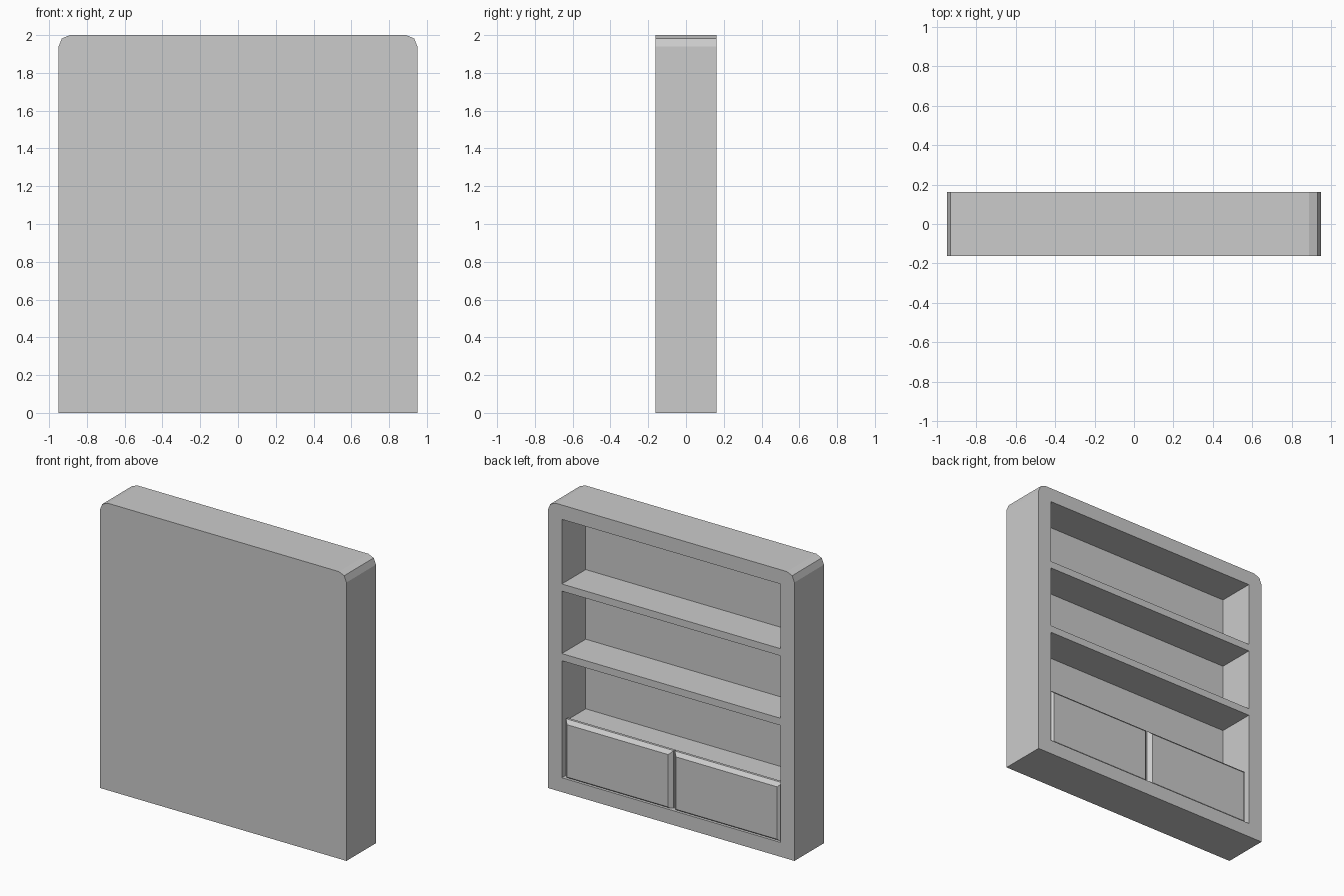
import bpy, bmesh
from mathutils import Vector

if "Cube" in bpy.data.objects:
    bpy.data.objects.remove(bpy.data.objects["Cube"])


def box(name, lo, hi, bevel=0, segments=1, pick=lambda e: True):
    """Box between two corners, with the picked edges bevelled."""
    lo, hi = Vector(lo), Vector(hi)
    bm = bmesh.new()
    bmesh.ops.create_cube(bm, size=1)
    for v in bm.verts:
        v.co = Vector(lo[i] + (v.co[i] + 0.5) * (hi[i] - lo[i]) for i in range(3))
    if bevel:
        bmesh.ops.bevel(bm, geom=[e for e in bm.edges if pick(e)], offset=bevel,
                        segments=segments, profile=0.5, affect='EDGES')
    me = bpy.data.meshes.new(name)
    bm.to_mesh(me)
    bm.free()
    ob = bpy.data.objects.new(name, me)
    bpy.context.collection.objects.link(ob)
    return ob


W, D, H = 0.95, 0.1625, 2.0      # half width, half depth, height
IN_W, BACK = 0.843, -0.10        # inner half width, inner face of the panel

# Carcass with rounded upper corners
carcass = box("carcass", (-W, -D, 0), (W, D, H), 0.06, 2,
              lambda e: all(v.co.z > H - 0.01 for v in e.verts)
              and abs(e.verts[0].co.x - e.verts[1].co.x) < 0.01)

# Cavity open towards +y
cutter = box("cavity_cutter", (-IN_W, BACK, 0.1), (IN_W, D + 0.1, 1.9))
mod = carcass.modifiers.new("cavity", 'BOOLEAN')
mod.operation = 'DIFFERENCE'
mod.solver = 'EXACT'
mod.object = cutter
bpy.context.view_layer.objects.active = carcass
carcass.select_set(True)
bpy.ops.object.modifier_apply(modifier=mod.name)
bpy.data.objects.remove(cutter)

# Shelves: two flush, the lowest sits behind the doors
DOOR_Y = 0.11
for i, top in enumerate((1.45, 0.965, 0.48)):
    front = D if i < 2 else DOOR_Y
    box(f"shelf_{i + 1}", (-IN_W, BACK, top - 0.05), (IN_W, front, top))

# Pair of doors with chamfered outer rims
face_y = 0.153
for side, x0, x1 in (("left", -0.835, -0.005), ("right", 0.005, 0.835)):
    box(f"door_{side}", (x0, DOOR_Y, 0.085), (x1, face_y, 0.5), 0.025, 1,
        lambda e: all(v.co.y > face_y - 0.001 for v in e.verts))
